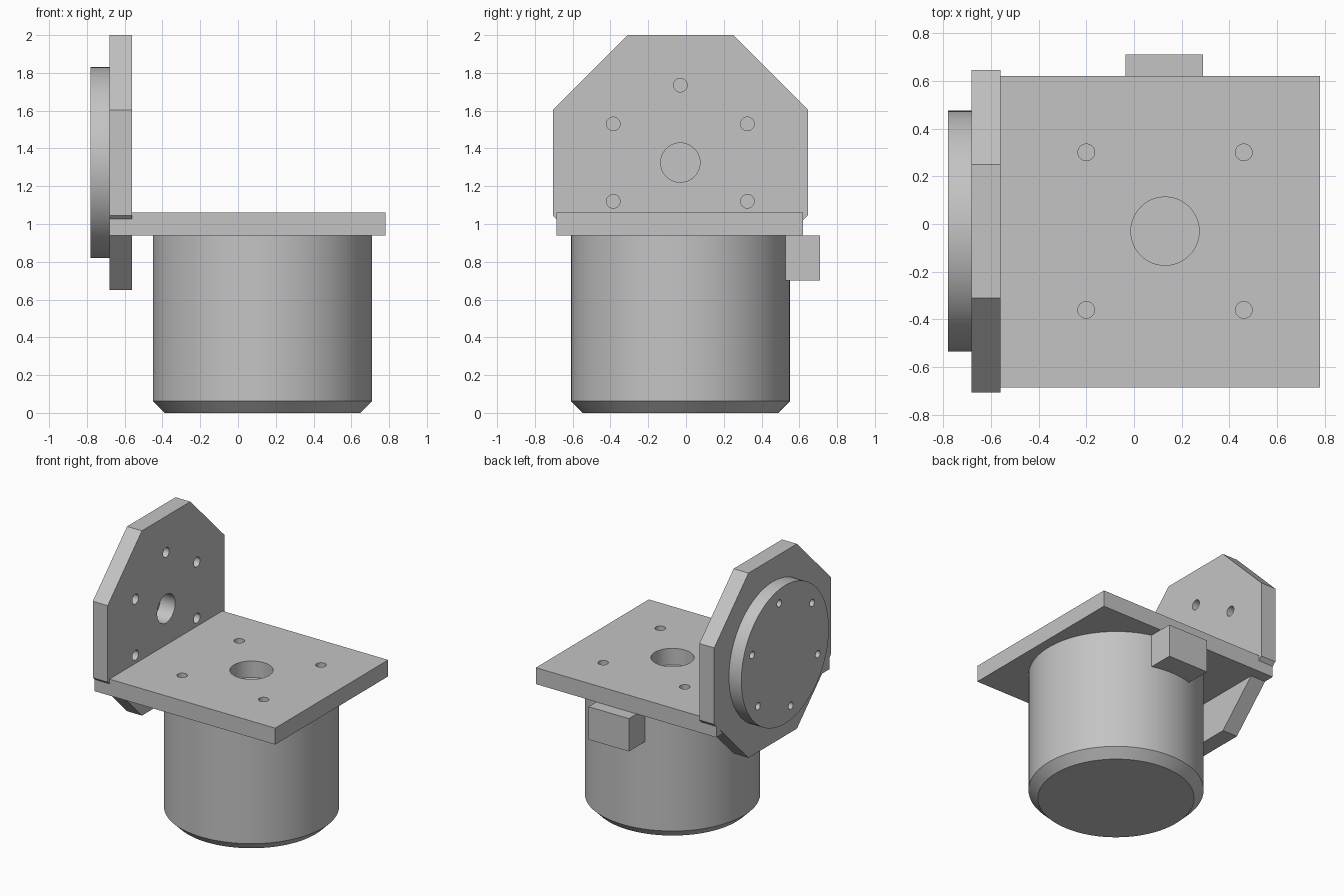
import bpy, bmesh, math
from mathutils import Matrix, Vector

default = bpy.data.objects.get("Cube")
if default:
    bpy.data.objects.remove(default, do_unlink=True)

# One plain grey for the whole assembly
grey = bpy.data.materials.new("light grey metal")
grey.use_nodes = True
grey.diffuse_color = (0.55, 0.55, 0.55, 1)
grey.node_tree.nodes["Principled BSDF"].inputs["Base Color"].default_value = grey.diffuse_color

MOTOR_X, AXIS_Y, DISC_Z = 0.13, -0.03, 1.325
PLATE_BOTTOM, PLATE_TOP = 0.94, 1.06
OUTER, MIDDLE, INNER = -0.78, -0.68, -0.56   # x of disc face, joint and bracket face


def finish(name, bm, smooth=True):
    bmesh.ops.recalc_face_normals(bm, faces=bm.faces)
    mesh = bpy.data.meshes.new(name)
    bm.to_mesh(mesh)
    bm.free()
    mesh.materials.append(grey)
    obj = bpy.data.objects.new(name, mesh)
    bpy.context.collection.objects.link(obj)
    if smooth:
        smooth_sides(obj)
    return obj


def select_only(obj):
    bpy.ops.object.select_all(action='DESELECT')
    obj.select_set(True)
    bpy.context.view_layer.objects.active = obj


def smooth_sides(obj):
    select_only(obj)
    bpy.ops.object.shade_smooth_by_angle(angle=math.radians(30))


def add_cylinder(bm, start, end, radius, segments=96):
    start, end = Vector(start), Vector(end)
    axis = end - start
    turn = axis.to_track_quat('Z', 'Y').to_matrix().to_4x4()
    bmesh.ops.create_cone(bm, cap_ends=True, segments=segments, radius1=radius,
                          radius2=radius, depth=axis.length,
                          matrix=Matrix.Translation((start + end) / 2) @ turn)


def box(name, low, high):
    bm = bmesh.new()
    low, high = Vector(low), Vector(high)
    size = Matrix.Diagonal(high - low).to_4x4()
    bmesh.ops.create_cube(bm, size=1, matrix=Matrix.Translation((low + high) / 2) @ size)
    return finish(name, bm, smooth=False)


def drill(obj, holes):
    """Cut cylinders given as (start, end, radius) out of an object."""
    bm = bmesh.new()
    for start, end, radius in holes:
        add_cylinder(bm, start, end, radius, 48)
    cutter = finish("hole_cutter", bm, smooth=False)
    cutter.hide_render = True
    cut = obj.modifiers.new("holes", 'BOOLEAN')
    cut.operation, cut.solver, cut.object = 'DIFFERENCE', 'EXACT', cutter
    select_only(obj)
    bpy.ops.object.modifier_apply(modifier=cut.name)
    bpy.data.objects.remove(cutter, do_unlink=True)
    smooth_sides(obj)


def ring(radius, first_angle):
    """Six points (y, z) around the disc axis."""
    for i in range(6):
        a = math.radians(first_angle + 60 * i)
        yield AXIS_Y + radius * math.cos(a), DISC_Z + radius * math.sin(a)


# Motor body with a chamfered lower rim
bm = bmesh.new()
add_cylinder(bm, (MOTOR_X, AXIS_Y, 0), (MOTOR_X, AXIS_Y, PLATE_BOTTOM), 0.58)
rim = [e for e in bm.edges if all(v.co.z < 0.01 for v in e.verts)]
bmesh.ops.bevel(bm, geom=rim, offset=0.062, segments=1, affect='EDGES')
finish("motor_body", bm)

# Connector block on the back of the motor
box("connector_block", (-0.035, 0.5, 0.70), (0.29, 0.71, PLATE_BOTTOM))

# Horizontal mounting plate with a centre bore and four screw holes
plate = box("mounting_plate", (MIDDLE + 0.001, -0.685, PLATE_BOTTOM), (0.78, 0.62, PLATE_TOP))
spots = [(MOTOR_X, AXIS_Y, 0.143)]
spots += [(MOTOR_X + sx * 0.33, AXIS_Y + sy * 0.33, 0.035) for sx in (-1, 1) for sy in (-1, 1)]
drill(plate, [((x, y, PLATE_BOTTOM - 0.05), (x, y, PLATE_TOP + 0.05), r) for x, y, r in spots])

# Upright octagonal bracket with a centre bore and six screw holes
bm = bmesh.new()
corner_radius = 0.675 / math.cos(math.pi / 8)
corners = []
for i in range(8):
    a = math.pi / 8 + i * math.pi / 4
    corners.append(bm.verts.new((MIDDLE, AXIS_Y + corner_radius * math.cos(a),
                                 DISC_Z + corner_radius * math.sin(a))))
face = bm.faces.new(corners)
side = bmesh.ops.extrude_face_region(bm, geom=[face])
bmesh.ops.translate(bm, vec=(INNER - MIDDLE, 0, 0),
                    verts=[g for g in side["geom"] if isinstance(g, bmesh.types.BMVert)])
bracket = finish("octagonal_bracket", bm, smooth=False)
spots = [(AXIS_Y, DISC_Z, 0.104)] + [(y, z, 0.036) for y, z in ring(0.41, 30)]
drill(bracket, [((MIDDLE - 0.05, y, z), (INNER + 0.05, y, z), r) for y, z, r in spots])

# Round flange disc on the outside, with its own slightly turned hole ring
bm = bmesh.new()
add_cylinder(bm, (OUTER, AXIS_Y, DISC_Z), (MIDDLE, AXIS_Y, DISC_Z), 0.505)
disc = finish("flange_disc", bm)
drill(disc, [((OUTER - 0.05, y, z), (MIDDLE - 0.01, y, z), 0.026) for y, z in ring(0.405, 20.5)])
